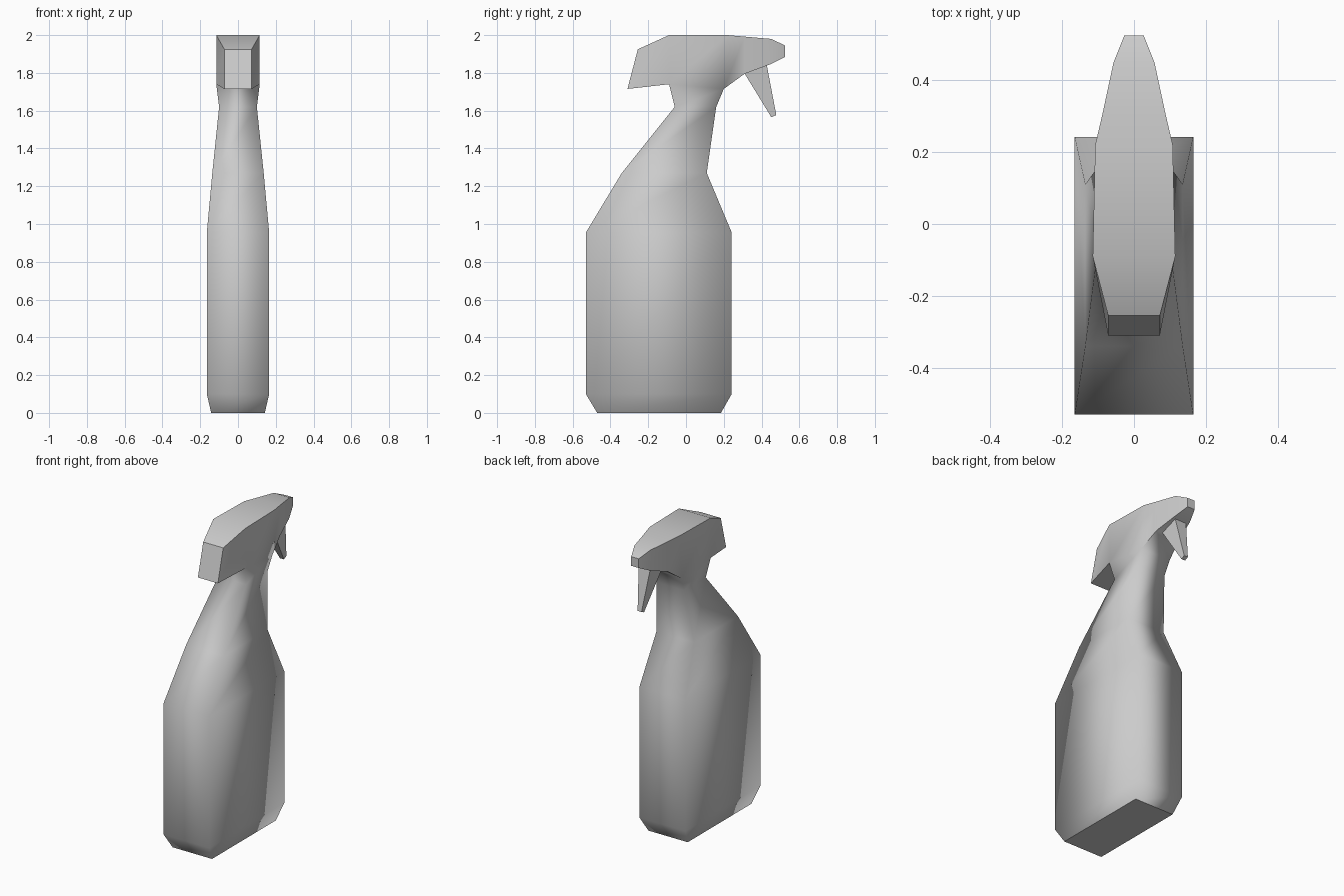
import bpy
import bmesh

cube = bpy.data.objects.get("Cube")
if cube:
    bpy.data.objects.remove(cube, do_unlink=True)

plastic = bpy.data.materials.new("light grey plastic")
plastic.use_nodes = True
GREY = (0.6, 0.6, 0.6, 1)
plastic.diffuse_color = GREY
plastic.node_tree.nodes["Principled BSDF"].inputs["Base Color"].default_value = GREY


def finish(bm, name):
    bmesh.ops.recalc_face_normals(bm, faces=bm.faces)
    mesh = bpy.data.meshes.new(name)
    bm.to_mesh(mesh)
    bm.free()
    mesh.materials.append(plastic)
    obj = bpy.data.objects.new(name, mesh)
    bpy.context.collection.objects.link(obj)
    return obj


def ring(bm, half, a, b):
    """Rectangle spanning x = -half..half between side-profile points a and b."""
    points = ((-half, *a), (half, *a), (half, *b), (-half, *b))
    return [bm.verts.new(p) for p in points]


def bridge(bm, r, s, skip=()):
    for i in range(4):
        if i not in skip:
            j = (i + 1) % 4
            bm.faces.new((r[i], r[j], s[j], s[i]))


def crease(bm, r, s=None):
    """Sharpen a ring outline, or the four long edges between two rings."""
    pairs = zip(r, s) if s else zip(r, r[1:] + r[:1])
    for a, b in pairs:
        edge = bm.edges.get((a, b))
        if edge:
            edge.smooth = False


bm = bmesh.new()

# Bottle and neck: height, half width, front y, back y
LEVELS = [
    (0.0, 0.142, -0.47, 0.185),
    (0.1, 0.165, -0.53, 0.242),
    (0.955, 0.165, -0.53, 0.242),
    (1.27, 0.136, -0.34, 0.11),
    (1.62, 0.1, -0.06, 0.16),
]
bottle = [ring(bm, w, (f, z), (b, z)) for z, w, f, b in LEVELS]
for low, high in zip(bottle, bottle[1:]):
    bridge(bm, low, high)
bm.faces.new(bottle[0])
crease(bm, bottle[0])

# Spray head: half width, lower point, upper point, from front to nozzle
STATIONS = [
    (0.072, (-0.31, 1.715), (-0.255, 1.925)),
    (0.115, (-0.09, 1.74), (-0.09, 2.0)),
    (0.108, (0.2, 1.715), (0.22, 2.0)),
    (0.087, (0.31, 1.795), (0.31, 1.992)),
    (0.057, (0.445, 1.845), (0.45, 1.98)),
    (0.027, (0.525, 1.885), (0.525, 1.945)),
]
head = [ring(bm, w, low, high) for w, low, high in STATIONS]
for k, (r, s) in enumerate(zip(head, head[1:])):
    bridge(bm, r, s, skip=(0,) if k == 1 else ())
    if k != 1:
        crease(bm, r, s)
    else:
        for i in (2, 3):
            bm.edges.get((r[i], s[i])).smooth = False
for end in (head[0], head[-1]):
    bm.faces.new(end)
    crease(bm, end)

# Neck flows into the open underside of the head
front, back = head[1], head[2]
bridge(bm, bottle[-1], [front[0], front[1], back[1], back[0]])
bm.edges.get((front[0], front[1])).smooth = False
for face in bm.faces:
    face.smooth = True
finish(bm, "spray_bottle")

# Tapered trigger under the nozzle
bm = bmesh.new()
root = ring(bm, 0.042, (0.31, 1.797), (0.427, 1.845))
tip = ring(bm, 0.014, (0.452, 1.565), (0.478, 1.577))
bridge(bm, root, tip)
bm.faces.new(root)
bm.faces.new(tip)
finish(bm, "trigger")
